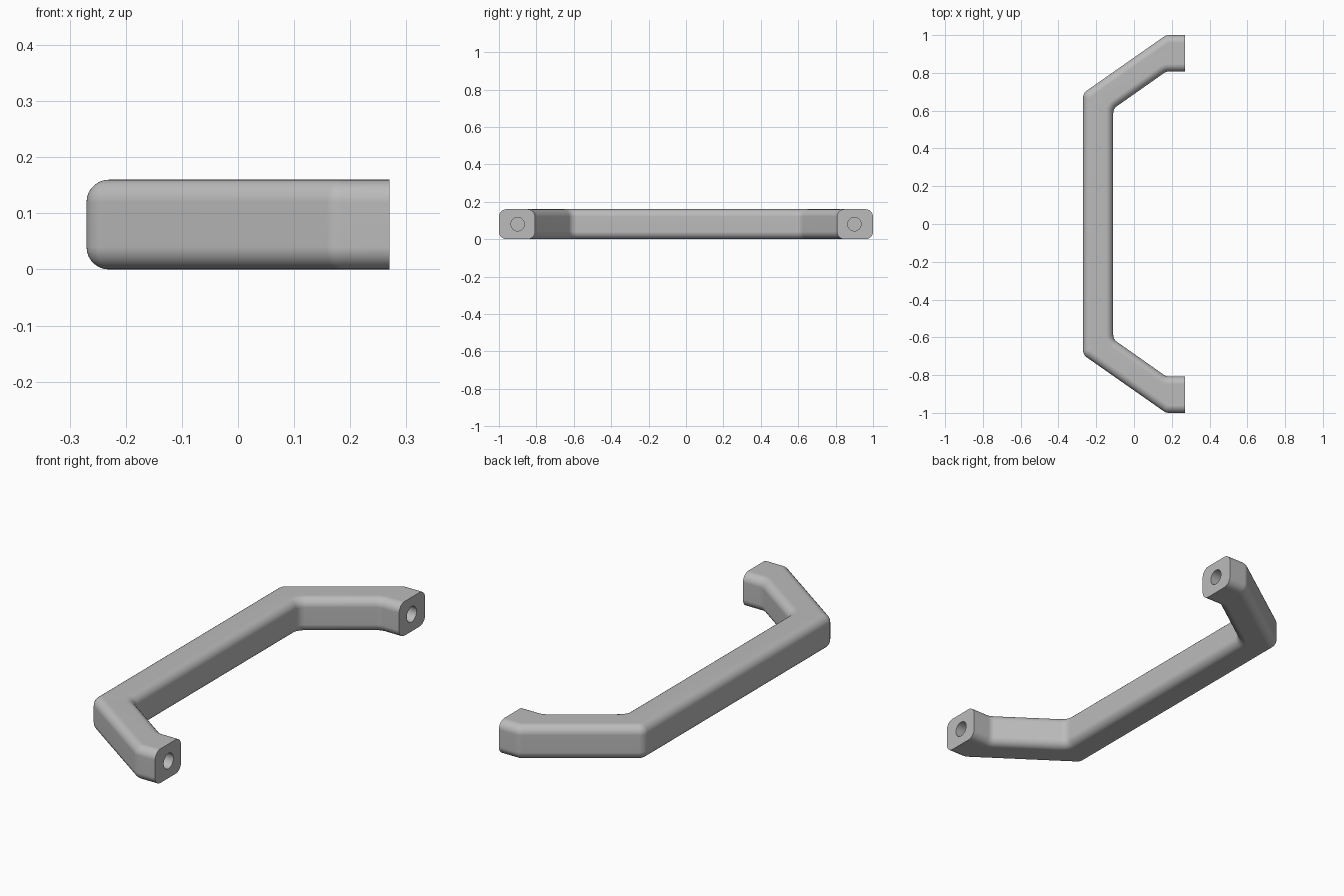
import bpy, bmesh, math
from mathutils import Vector, Matrix

default = bpy.data.objects.get("Cube")
if default:
    bpy.data.objects.remove(default, do_unlink=True)

HEIGHT = 0.16
END_X = 0.27
EDGE_RADIUS = 0.04
CORNER_RADIUS = 0.046

# Metal colour
metal = bpy.data.materials.new("satin grey")
metal.use_nodes = True
colour = (0.5, 0.5, 0.5, 1)
metal.diffuse_color = colour
metal.node_tree.nodes["Principled BSDF"].inputs["Base Color"].default_value = colour


def fillet(before, corner, after, radius, steps=6):
    """Points of a rounded corner between two straight runs."""
    a, b = (before - corner).normalized(), (after - corner).normalized()
    half = a.angle(b) / 2
    start = corner + a * (radius / math.tan(half))
    centre = corner + (a + b).normalized() * (radius / math.sin(half))
    arm = start - centre
    turn = math.pi - 2 * half
    if a.x * b.y - a.y * b.x > 0:
        turn = -turn
    return [centre + Matrix.Rotation(turn * i / steps, 2) @ arm
            for i in range(steps + 1)]


def mirrored(points):
    return [Vector((p.x, -p.y)) for p in reversed(points)]


# Plan outline: outer side, then inner side, mirrored across y
outer = [Vector(p) for p in ((END_X, 1), (0.17, 1), (-0.27, 0.692))]
inner = [Vector(p) for p in ((-0.11, 0.61), (0.17, 0.807), (END_X, 0.807))]
corners = outer + mirrored(outer) + mirrored(inner) + inner
outline = []
for i, p in enumerate(corners):
    if p.x == corners[0].x:
        outline.append(p)
    else:
        outline += fillet(corners[i - 1], p, corners[i + 1], CORNER_RADIUS)

# Handle bar: extrude the outline and round its long edges
bm = bmesh.new()
base = bm.faces.new([bm.verts.new((p.x, p.y, 0)) for p in outline])
raised = bmesh.ops.extrude_face_region(bm, geom=[base], use_keep_orig=True)
bmesh.ops.translate(bm, vec=(0, 0, HEIGHT),
                    verts=[v for v in raised["geom"] if isinstance(v, bmesh.types.BMVert)])
bmesh.ops.recalc_face_normals(bm, faces=bm.faces)


def is_rim(edge):
    a, b = (v.co for v in edge.verts)
    at_end = min(a.x, b.x) > END_X - 0.001
    return abs(a.z - b.z) < 0.001 and not at_end


bmesh.ops.bevel(bm, geom=[e for e in bm.edges if is_rim(e)], offset=EDGE_RADIUS,
                segments=7, profile=0.5, affect='EDGES', clamp_overlap=False)
mesh = bpy.data.meshes.new("pull_handle")
bm.to_mesh(mesh)
bm.free()
handle = bpy.data.objects.new("pull_handle", mesh)
bpy.context.collection.objects.link(handle)
mesh.materials.append(metal)
bpy.context.view_layer.objects.active = handle

# Blind screw holes in both mounting ends
for side in (-1, 1):
    bpy.ops.mesh.primitive_cylinder_add(
        vertices=40, radius=0.036, depth=0.4,
        location=(END_X + 0.03, side * 0.9, HEIGHT / 2), rotation=(0, math.pi / 2, 0))
    cutter = bpy.context.object
    cutter.name = "screw_hole_cutter"
    cutter.hide_render = True
    cutter.data.materials.append(metal)
    bpy.context.view_layer.objects.active = handle
    cut = handle.modifiers.new("screw_hole", 'BOOLEAN')
    cut.operation = 'DIFFERENCE'
    cut.solver = 'EXACT'
    cut.object = cutter
    bpy.ops.object.modifier_apply(modifier=cut.name)
    bpy.data.objects.remove(cutter, do_unlink=True)

# Smooth rounded edges, crisp ends
bpy.ops.object.select_all(action='DESELECT')
handle.select_set(True)
bpy.context.view_layer.objects.active = handle
bpy.ops.object.shade_smooth_by_angle(angle=math.radians(30))
weighted = handle.modifiers.new("weighted_normals", 'WEIGHTED_NORMAL')
weighted.keep_sharp = True
